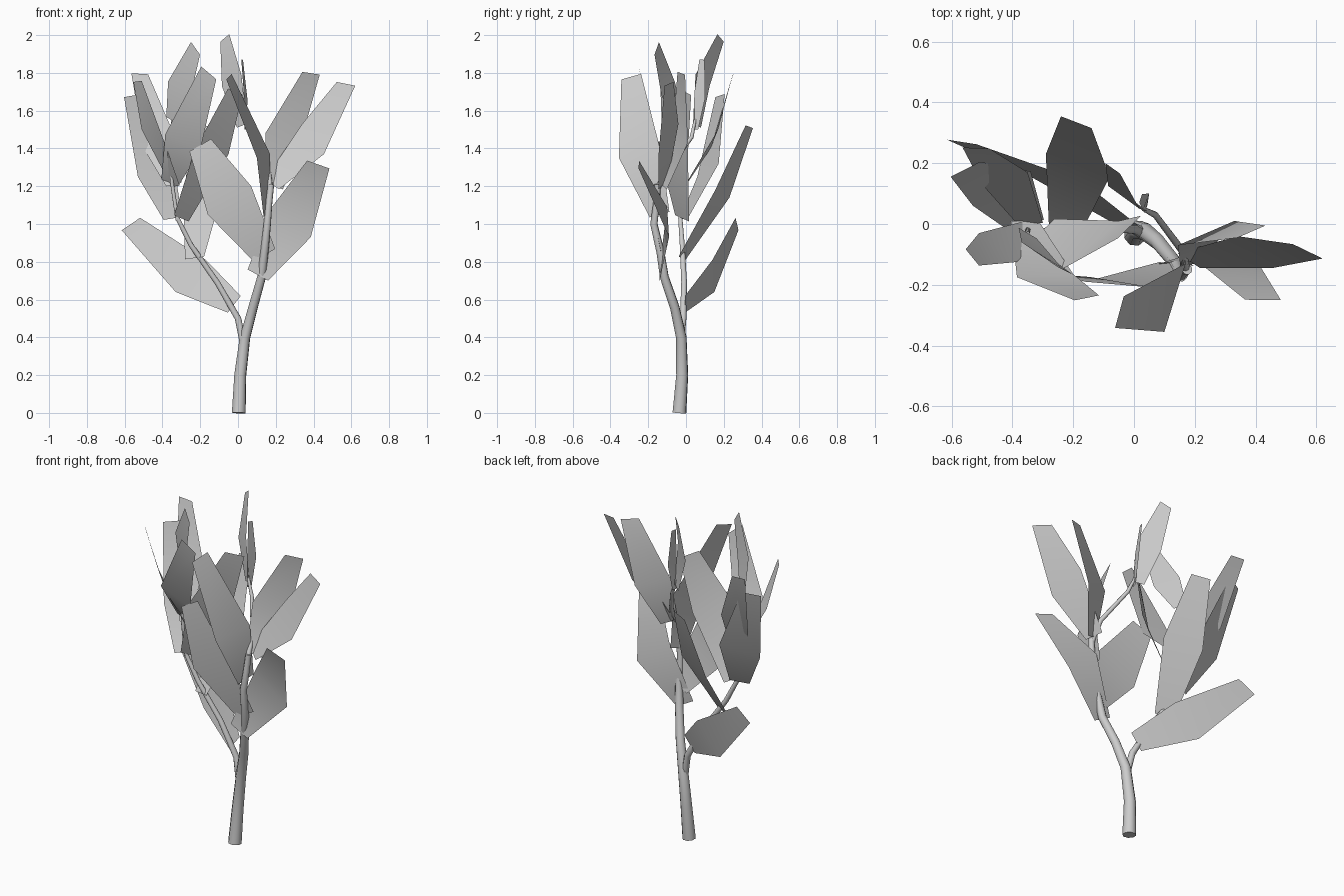
import bpy
import bmesh
from mathutils import Vector

cube = bpy.data.objects.get("Cube")
if cube:
    bpy.data.objects.remove(cube, do_unlink=True)


def make_material(name, colour):
    material = bpy.data.materials.new(name)
    material.use_nodes = True
    material.diffuse_color = colour
    shader = next(n for n in material.node_tree.nodes if n.type == "BSDF_PRINCIPLED")
    shader.inputs["Base Color"].default_value = colour
    shader.inputs["Roughness"].default_value = 0.8
    return material


GREY = make_material("plain_grey", (0.6, 0.6, 0.6, 1))


def make_stem(name, path):
    """Tapered tube through (x, y, z, radius) points, turned into a mesh."""
    curve = bpy.data.curves.new(name, "CURVE")
    curve.dimensions = "3D"
    curve.bevel_depth = 1
    curve.bevel_resolution = 2
    curve.use_fill_caps = True
    spline = curve.splines.new("POLY")
    spline.points.add(len(path) - 1)
    for point, (x, y, z, radius) in zip(spline.points, path):
        point.co = (x, y, z, 1)
        point.radius = radius
    stem = bpy.data.objects.new(name, curve)
    bpy.context.collection.objects.link(stem)
    bpy.ops.object.select_all(action="DESELECT")
    stem.select_set(True)
    bpy.context.view_layer.objects.active = stem
    bpy.ops.object.convert(target="MESH")
    stem = bpy.context.view_layer.objects.active
    stem.data.materials.clear()
    stem.data.materials.append(GREY)
    bpy.ops.object.shade_smooth_by_angle(angle=1.1)


def make_leaf(name, base, tip, edge_a, edge_b, slant=0, blunt=0.24):
    """Thin six-cornered blade: narrow base, two wide corners, slanted narrow tip."""
    base, tip, edge_a, edge_b = map(Vector, (base, tip, edge_a, edge_b))
    axis = (tip - base).normalized()
    across = edge_b - edge_a
    across = (across - axis * across.dot(axis)) * blunt
    end = across + axis * slant
    rows = [(base - across, base + across), (edge_a, edge_b), (tip - end, tip + end)]
    bm = bmesh.new()
    rings = [[bm.verts.new(corner) for corner in row] for row in rows]
    for (a, b), (c, d) in zip(rings, rings[1:]):
        bm.faces.new((a, b, d, c)).smooth = True
    mesh = bpy.data.meshes.new(name)
    bm.to_mesh(mesh)
    bm.free()
    mesh.materials.append(GREY)
    bpy.context.collection.objects.link(bpy.data.objects.new(name, mesh))


def make_cluster(name, leaves):
    for number, corners in enumerate(leaves, 1):
        make_leaf(f"{name}_leaf_{number}", *corners)


# Trunk with its bent upper twig, and the forked side branch
make_stem("trunk", [
    (.004, -.035, 0, .038), (.012, -.02, .2, .033), (.037, -.025, .4, .029),
    (.08, -.06, .56, .026), (.125, -.115, .72, .024), (.14, -.135, .85, .022),
    (.155, -.17, 1, .02), (.165, -.155, 1.12, .018), (.175, -.15, 1.21, .017)])
make_stem("upper_twig", [
    (.17, -.15, 1.19, .015), (.16, -.09, 1.3, .013),
    (.07, .03, 1.46, .011), (.03, .05, 1.56, .007)])
make_stem("side_branch", [
    (.03, -.03, .36, .02), (0, -.015, .5, .018), (-.11, -.01, .69, .016),
    (-.25, -.02, .89, .014), (-.32, -.03, 1.03, .012)])
make_stem("side_twig", [
    (-.32, -.03, 1.02, .011), (-.35, -.02, 1.22, .01), (-.35, -.03, 1.55, .006)])

# Leaves: base centre, tip centre, two wide corners, tip slant
make_cluster("lower", [
    ((-.02, -.005, .575), (-.567, .27, 1), (-.33, .15, .64), (-.17, .14, .81), -.02),
    ((.105, -.14, .73), (.425, -.25, 1.315), (.18, -.1, 1.09), (.385, -.09, .93), .01),
    ((.14, -.13, .835), (-.2, -.17, 1.417), (-.16, -.19, 1.05), (.07, -.21, 1.2)),
])
make_cluster("right_crown", [
    ((.18, -.12, 1.21), (.572, -.09, 1.742), (.34, -.04, 1.53), (.455, -.145, 1.37), .02),
    ((.195, -.12, 1.2), (.387, -.025, 1.798), (.145, -.07, 1.48), (.33, .01, 1.43), .01),
    ((.15, -.14, 1.05), (-.048, -.29, 1.78), (.1, -.355, 1.35), (.17, -.13, 1.37)),
])
make_cluster("top_twig", [
    ((.02, .06, 1.52), (-.07, .183, 1.985), (-.085, .125, 1.73), (.018, .05, 1.79), .01),
    ((.04, .05, 1.5), (.022, .085, 1.87), (.03, .045, 1.7), (.05, .1, 1.66)),
])
make_cluster("left_crown", [
    ((-.23, -.02, .82), (-.19, .335, 1.515), (-.29, .23, 1.14), (-.08, .155, 1.18)),
    ((-.34, 0, 1.21), (-.52, .25, 1.795), (-.5, .13, 1.4), (-.35, .17, 1.5), -.015),
    ((-.33, -.015, 1.2), (-.532, -.11, 1.755), (-.51, -.03, 1.5), (-.385, -.125, 1.42)),
    ((-.345, -.01, 1.03), (-.555, .18, 1.68), (-.53, .06, 1.25), (-.34, .173, 1.32)),
    ((-.36, .01, 1.22), (-.155, -.243, 1.8), (-.385, -.175, 1.475), (-.2, -.165, 1.39), -.02),
    ((-.3, -.02, 1.03), (-.015, -.01, 1.7), (-.23, -.145, 1.39), (-.05, .01, 1.37)),
    ((-.35, -.03, 1.55), (-.225, -.155, 1.93), (-.37, -.06, 1.755), (-.25, -.13, 1.68), -.02),
])
